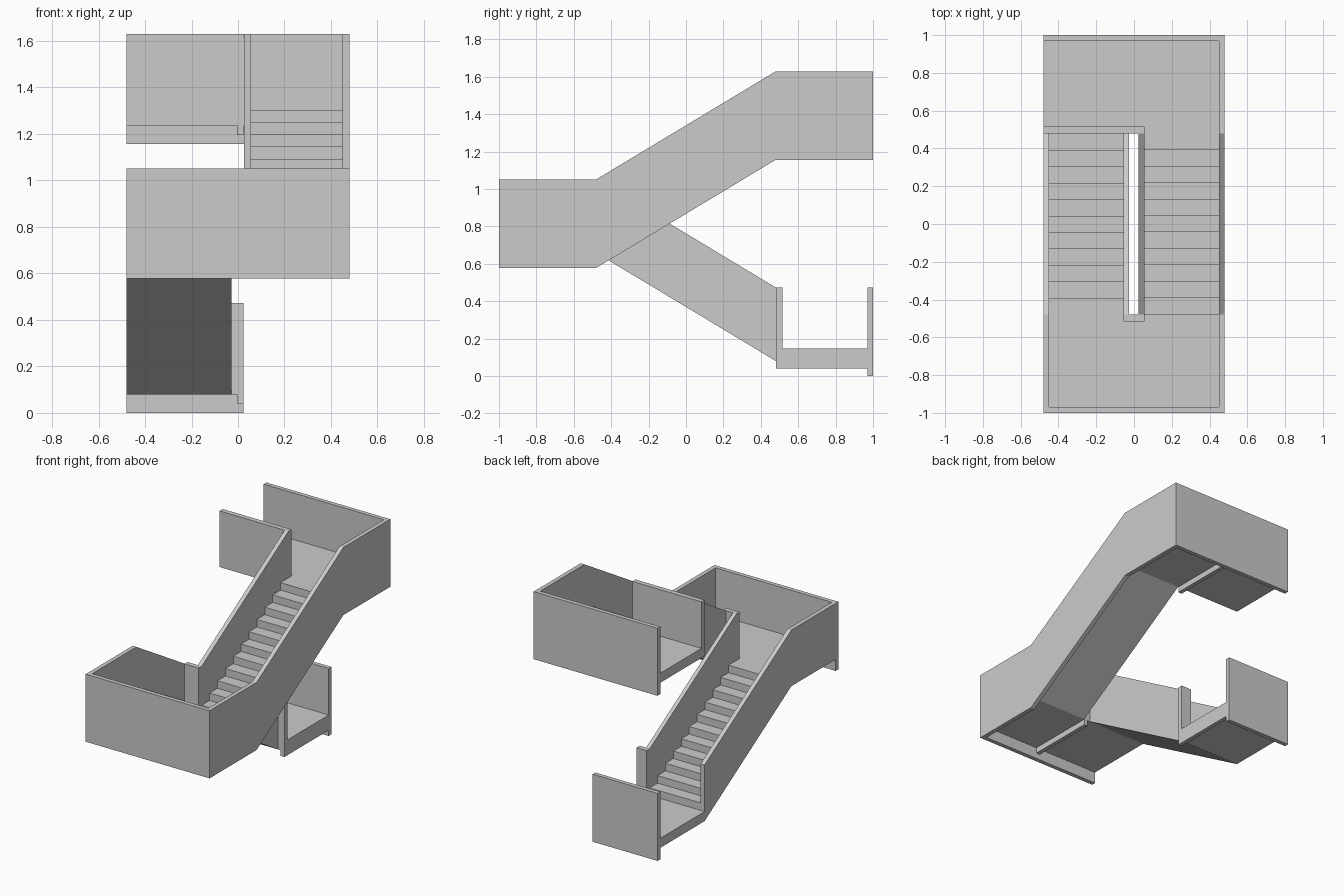
import bpy, bmesh

if "Cube" in bpy.data.objects:
    bpy.data.objects.remove(bpy.data.objects["Cube"])

T = 0.03             # wall thickness
W = 0.48             # half width, also flight half length
N = 11               # risers per flight
RISE = 0.578         # height of one flight
Z0, Z1, Z2 = 0.147, 0.147 + RISE, 0.147 + 2 * RISE   # landing tops
SLAB = 0.067         # slab thickness
DROP = 0.147         # outer walls reach this far below the landing top
UP = 0.326           # parapet height above the landing top


def prism(name, x0, x1, profile):
    """Extrude a (y, z) profile from x0 to x1."""
    bm = bmesh.new()
    face = bm.faces.new([bm.verts.new((x0, y, z)) for y, z in profile])
    ext = bmesh.ops.extrude_face_region(bm, geom=[face])
    verts = [g for g in ext["geom"] if isinstance(g, bmesh.types.BMVert)]
    bmesh.ops.translate(bm, verts=verts, vec=(x1 - x0, 0, 0))
    bmesh.ops.recalc_face_normals(bm, faces=bm.faces)
    mesh = bpy.data.meshes.new(name)
    bm.to_mesh(mesh)
    bm.free()
    obj = bpy.data.objects.new(name, mesh)
    bpy.context.collection.objects.link(obj)
    return obj


def box(name, x0, x1, y0, y1, z0, z1):
    return prism(name, x0, x1, [(y0, z0), (y1, z0), (y1, z1), (y0, z1)])


def flight(name, x0, x1, ya, yb, za):
    """Stepped flight with a sloping soffit, rising from ya to yb."""
    pts = [(ya, za - SLAB)]
    for i in range(N):
        y = ya + (yb - ya) * i / N
        pts.append((y, za + RISE * i / N))
        pts.append((y, za + RISE * (i + 1) / N))
    pts += [(yb, za + RISE), (yb, za + RISE - SLAB)]
    prism(name, x0, x1, pts)


def slope_wall(name, x0, x1, ya, yb, za, below):
    prism(name, x0, x1, [(ya, za - below), (yb, za + RISE - below),
                         (yb, za + RISE + UP), (ya, za + UP)])


# Flights
flight("lower_flight", -W + T, -0.055, W, -W, Z0)
flight("upper_flight", 0.055, W - T, -W, W, Z1)

# Landing slabs
box("lower_landing", -W, 0.023, W, 1 - T, Z0 - SLAB, Z0)
box("middle_landing", -W + T, W - T, -1 + T, -W, Z1 - SLAB, Z1)
box("upper_landing", -W, W - T, W, 1 - T, Z2 - SLAB, Z2)

# Downstand beam under each landing
for name, y0, y1, z in (("lower", W, 1 - T, Z0), ("middle", -1 + T, -W, Z1),
                        ("upper", W, 1 - T, Z2)):
    box(name + "_landing_beam", -0.005, 0.023, y0, y1, z - 0.107, z - SLAB)

# End walls
box("lower_back_wall", -W, 0.023, 1 - T, 1, 0, Z0 + UP)
box("middle_front_wall", -W, W, -1, -1 + T, Z1 - DROP, Z1 + UP)
box("upper_back_wall", -W, W, 1 - T, 1, Z2 - DROP, Z2 + UP)

# Right outer wall: level, sloping, level
lo, hi = Z1 - DROP, Z2 - DROP
H = DROP + UP
prism("right_outer_wall", W - T, W,
      [(-1 + T, lo), (-W, lo), (W, hi), (1 - T, hi),
       (1 - T, hi + H), (W, hi + H), (-W, lo + H), (-1 + T, lo + H)])

# Left outer wall: along the lower flight and middle landing
prism("left_outer_wall", -W, -W + T,
      [(W, Z0 - SLAB), (-W, Z1 - SLAB), (-1 + T, Z1 - SLAB),
       (-1 + T, Z1 + UP), (-W, Z1 + UP), (W, Z0 + UP)])

# Inner walls beside the stairwell
slope_wall("lower_inner_wall", -0.055, -0.027, W, -W, Z0, SLAB)
slope_wall("upper_inner_wall", 0.025, 0.055, -W, W, Z1, SLAB)

# Parapets closing the stairwell at each landing
box("lower_parapet", -0.055, 0.023, W, W + 0.035, Z0, Z0 + UP)
box("middle_parapet", -0.055, 0.055, -W - 0.035, -W, Z1, Z1 + UP)
box("upper_parapet", -W, 0.055, W, W + 0.035, Z2, Z2 + UP)
